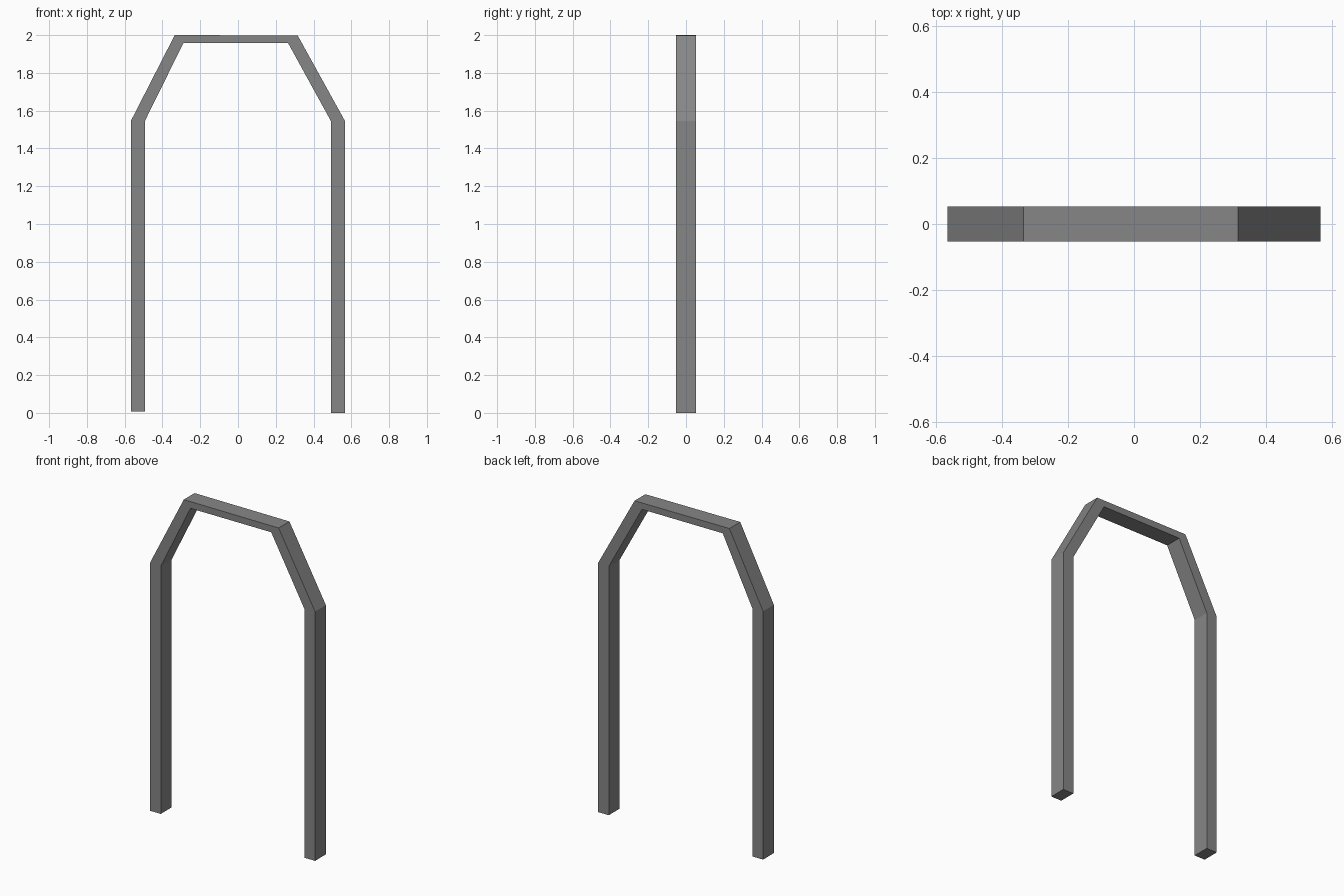
import bpy, bmesh

if "Cube" in bpy.data.objects:
    bpy.data.objects.remove(bpy.data.objects["Cube"])

HALF_DEPTH = 0.053

# Front outline of the arch as matching (outer, inner) corner pairs, left foot to right foot
STATIONS = [
    ((-0.566, 0.008), (-0.493, 0.008)),
    ((-0.566, 1.548), (-0.493, 1.545)),
    ((-0.335, 2.0), (-0.289, 1.958)),
    ((0.316, 1.998), (0.265, 1.958)),
    ((0.566, 1.546), (0.493, 1.543)),
    ((0.566, 0.0), (0.493, 0.0)),
]

# Dark grey finish
dark = bpy.data.materials.new("dark_grey")
dark.diffuse_color = (0.24, 0.24, 0.24, 1)
dark.use_nodes = True
dark.node_tree.nodes["Principled BSDF"].inputs["Base Color"].default_value = dark.diffuse_color

# Sweep a rectangular section through the mitred corners
bm = bmesh.new()
rings = []
for (ox, oz), (ix, iz) in STATIONS:
    rings.append([bm.verts.new(p) for p in (
        (ox, -HALF_DEPTH, oz), (ox, HALF_DEPTH, oz),
        (ix, HALF_DEPTH, iz), (ix, -HALF_DEPTH, iz))])

for a, b in zip(rings, rings[1:]):
    for i in range(4):
        j = (i + 1) % 4
        bm.faces.new((a[i], a[j], b[j], b[i]))

# Close the feet
bm.faces.new(rings[0])
bm.faces.new(rings[-1])
bmesh.ops.recalc_face_normals(bm, faces=bm.faces)

mesh = bpy.data.meshes.new("arch_frame")
bm.to_mesh(mesh)
bm.free()
mesh.materials.append(dark)
bpy.context.collection.objects.link(bpy.data.objects.new("arch_frame", mesh))
